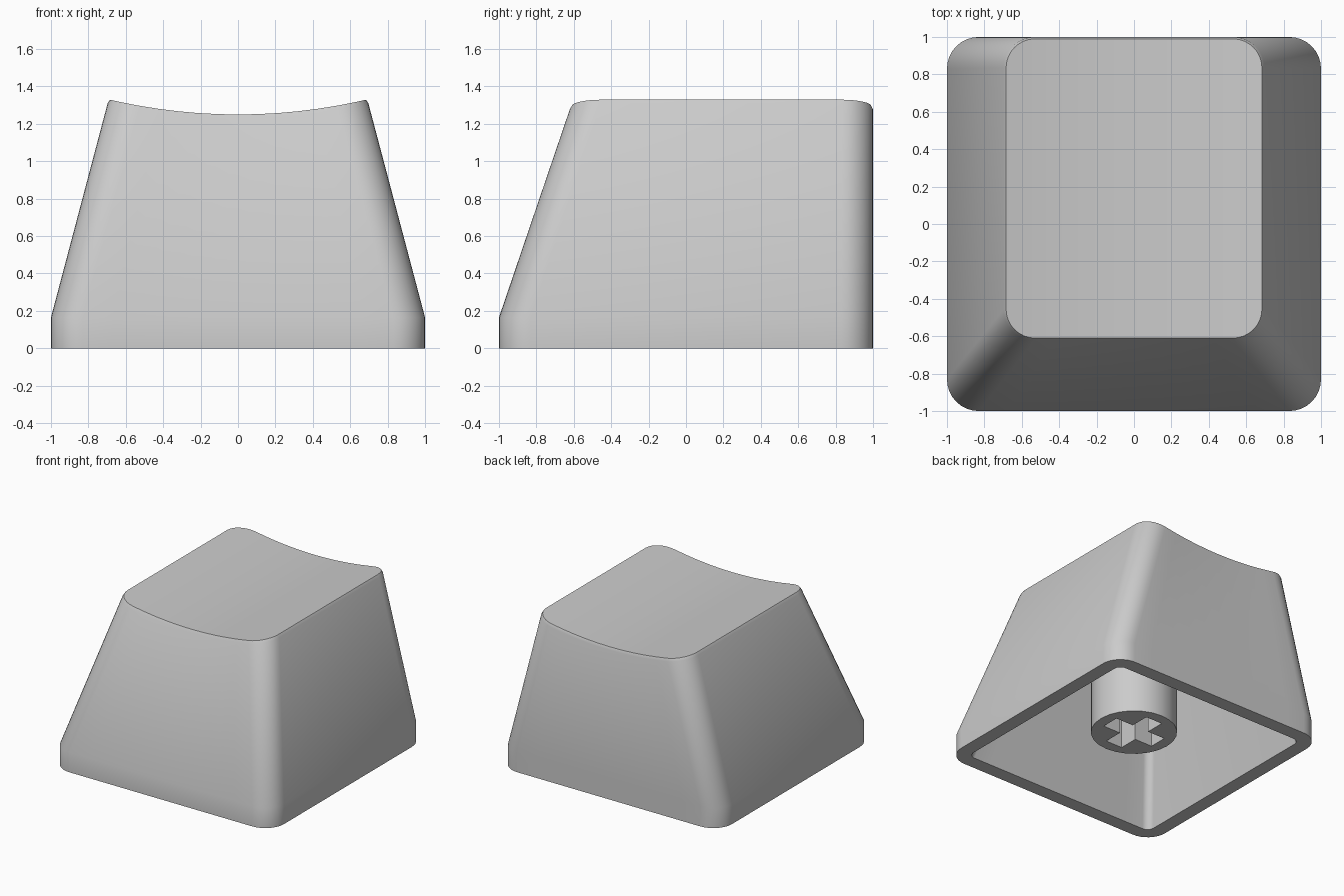
import bpy, bmesh, math

if "Cube" in bpy.data.objects:
    bpy.data.objects.remove(bpy.data.objects["Cube"])

CORNER, SPAN = 8, 10      # segments per corner arc, per straight front/back edge


def half_outline(hx, hy, r):
    """Front half of a rounded rectangle, left to right, around the origin."""
    pts = []
    for i in range(CORNER + 1):
        a = math.pi + i / CORNER * math.pi / 2
        pts.append((-hx + r + r * math.cos(a), -hy + r + r * math.sin(a)))
    for i in range(1, SPAN):
        pts.append((-hx + r + i / SPAN * 2 * (hx - r), -hy))
    for i in range(CORNER + 1):
        a = 1.5 * math.pi + i / CORNER * math.pi / 2
        pts.append((hx - r + r * math.cos(a), -hy + r + r * math.sin(a)))
    return pts


def ring(bm, hx, y0, y1, r, height):
    """Closed ring of verts: front half left to right, back half right to left."""
    cy, hy = (y0 + y1) / 2, (y1 - y0) / 2
    half = half_outline(hx, hy, r)
    pts = [(x, cy + y) for x, y in half] + [(x, cy - y) for x, y in reversed(half)]
    return [bm.verts.new((x, y, height(x))) for x, y in pts]


def bridge(bm, a, b):
    n = len(a)
    for i in range(n):
        j = (i + 1) % n
        bm.faces.new((a[i], a[j], b[j], b[i]))


def cap(bm, a):
    """Close a ring with front-to-back strips so it follows the scoop."""
    n = len(a)
    for i in range(n // 2 - 1):
        bm.faces.new((a[i], a[i + 1], a[n - 2 - i], a[n - 1 - i]))


def flat(z):
    return lambda x: z


def scoop(drop):
    return lambda x: 1.25 + 3.0 - math.sqrt(9.0 - x * x) - drop


def smooth(obj):
    bpy.ops.object.select_all(action='DESELECT')
    obj.select_set(True)
    bpy.context.view_layer.objects.active = obj
    bpy.ops.object.shade_smooth_by_angle(angle=math.radians(30))


# Hollow shell: inner ceiling -> inner rim -> outer rim -> skirt -> scooped top
bm = bmesh.new()
rings = [
    ring(bm, 0.635, -0.56, 0.885, 0.06, flat(1.09)),
    ring(bm, 0.885, -0.885, 0.885, 0.06, flat(0)),
    ring(bm, 1.0, -1.0, 1.0, 0.17, flat(0)),
    ring(bm, 1.0, -1.0, 1.0, 0.17, flat(0.165)),
    ring(bm, 0.697, -0.622, 1.0, 0.165, scoop(0.022)),
    ring(bm, 0.684, -0.61, 0.99, 0.155, scoop(0)),
]
for a, b in zip(rings, rings[1:]):
    bridge(bm, a, b)
cap(bm, rings[0])
cap(bm, rings[-1])
bmesh.ops.recalc_face_normals(bm, faces=bm.faces)
mesh = bpy.data.meshes.new("cap_shell")
bm.to_mesh(mesh)
bm.free()
shell = bpy.data.objects.new("cap_shell", mesh)
bpy.context.collection.objects.link(shell)
smooth(shell)

# Mounting stem hanging from the ceiling
Z0, Z1 = 0.14, 1.09
bpy.ops.mesh.primitive_cylinder_add(vertices=24, radius=0.325, depth=Z1 - Z0,
                                    location=(0, 0, (Z0 + Z1) / 2))
stem = bpy.context.object
stem.name = "stem"

# Cross-shaped socket cut up into the stem
for sx, sy in ((0.47, 0.15), (0.15, 0.47)):
    bpy.ops.mesh.primitive_cube_add(size=1, location=(0, 0, 0.35))
    cutter = bpy.context.object
    cutter.name = "socket_cutter"
    cutter.hide_render = True
    cutter.scale = (sx, sy, 0.6)
    mod = stem.modifiers.new("socket", 'BOOLEAN')
    mod.operation, mod.solver, mod.object = 'DIFFERENCE', 'EXACT', cutter
    bpy.context.view_layer.objects.active = stem
    bpy.ops.object.modifier_apply(modifier=mod.name)
    bpy.data.objects.remove(cutter)
smooth(stem)
